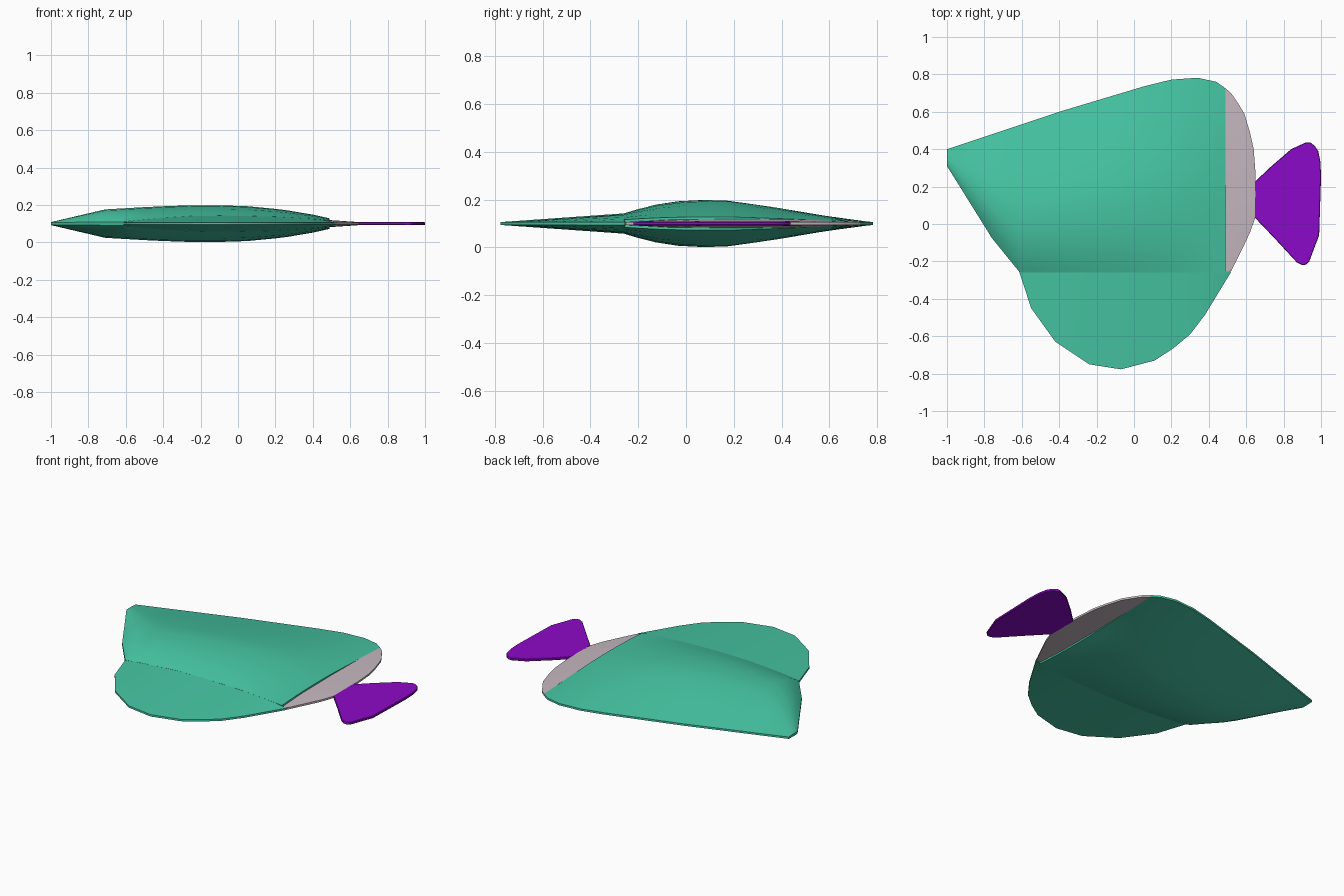
import bpy, bmesh

if "Cube" in bpy.data.objects:
    bpy.data.objects.remove(bpy.data.objects["Cube"])

MID = 0.1      # height of the symmetry plane
RIM = 0.006    # half thickness of the thin outer rim


def material(name, rgb):
    m = bpy.data.materials.new(name)
    m.use_nodes = True
    m.diffuse_color = (*rgb, 1)
    m.node_tree.nodes["Principled BSDF"].inputs["Base Color"].default_value = (*rgb, 1)
    return m


green = material("sea green", (0.061, 0.56, 0.365))
grey = material("pinkish grey", (0.56, 0.48, 0.52))
purple = material("purple", (0.262, 0.003, 0.578))


def interp(points, x):
    """Piecewise linear lookup in a short list of (x, value)."""
    if x <= points[0][0]:
        return points[0][1]
    for (x0, v0), (x1, v1) in zip(points, points[1:]):
        if x <= x1:
            return v0 + (v1 - v0) * (x - x0) / (x1 - x0)
    return points[-1][1]


def finish(bm, name, mat, angle=0.4):
    bmesh.ops.remove_doubles(bm, verts=bm.verts, dist=0.0005)
    bmesh.ops.recalc_face_normals(bm, faces=bm.faces)
    mesh = bpy.data.meshes.new(name)
    bm.to_mesh(mesh)
    bm.free()
    mesh.materials.append(mat)
    ob = bpy.data.objects.new(name, mesh)
    bpy.context.collection.objects.link(ob)
    bpy.ops.object.select_all(action='DESELECT')
    ob.select_set(True)
    bpy.context.view_layer.objects.active = ob
    bpy.ops.object.shade_smooth_by_angle(angle=angle)
    return ob


def pillow(name, mat, xs, rows, low, high, height):
    """Closed shell mirrored about MID, spanning low(x) to high(x) in y."""
    bm = bmesh.new()
    sides = []
    for sign in (1, -1):
        grid = []
        for x in xs:
            y0, y1 = interp(low, x), interp(high, x)
            grid.append([bm.verts.new((x, y0 + (y1 - y0) * t,
                                       MID + sign * height(x, t))) for t in rows])
        sides.append(grid)
        for a, b in zip(grid, grid[1:]):
            for j in range(len(rows) - 1):
                bm.faces.new((a[j], b[j], b[j + 1], a[j + 1]))
    n, m = len(xs), len(rows)
    ring = ([(i, 0) for i in range(n)] + [(n - 1, j) for j in range(1, m)]
            + [(i, m - 1) for i in range(n - 2, -1, -1)]
            + [(0, j) for j in range(m - 2, 0, -1)])
    top, bot = sides
    for (i, j), (k, l) in zip(ring, ring[1:] + ring[:1]):
        bm.faces.new((top[i][j], top[k][l], bot[k][l], bot[i][j]))
    return finish(bm, name, mat)


# Domed body: ridge height, seam height and cross-section
ridge = [(-1, 0.008), (-0.71, 0.076), (-0.45, 0.091), (-0.2, 0.1), (0, 0.096),
         (0.12, 0.089), (0.27, 0.07), (0.4, 0.048), (0.49, 0.028)]
seam = [(-1, RIM), (-0.61, 0.010), (-0.45, 0.027), (-0.25, 0.040), (-0.05, 0.043),
        (0.2, 0.037), (0.4, 0.025), (0.49, 0.016), (0.52, RIM)]
front_rise = [(0, 0), (0.06, 0.31), (0.145, 0.66), (0.25, 0.91), (0.36, 1)]
back_fall = [(0.36, 1), (0.45, 0.98), (0.55, 0.84), (0.65, 0.68), (0.83, 0.33), (1, 0)]


def body_height(x, t):
    h = interp(ridge, x)
    if t <= 0.36:
        s = interp(seam, x)
        return s + (h - s) * interp(front_rise, t)
    return RIM + (h - RIM) * interp(back_fall, t)


pillow("body", green,
       [-1, -0.9, -0.8, -0.76, -0.71, -0.61, -0.5, -0.4, -0.25, -0.1, 0.05, 0.2,
        0.27, 0.34, 0.4, 0.44, 0.49],
       [0, 0.03, 0.06, 0.1, 0.145, 0.2, 0.25, 0.3, 0.36, 0.45, 0.55, 0.65, 0.75, 0.83, 1],
       [(-1, 0.31), (-0.76, -0.075), (-0.61, -0.26), (0.49, -0.26)],
       [(-1, 0.4), (-0.4, 0.6), (0.05, 0.735), (0.2, 0.772), (0.34, 0.782),
        (0.44, 0.76), (0.49, 0.725)],
       body_height)

# Rounded front lobe, thinning evenly from the seam to its rim
lobe_edge = [(-0.612, -0.26), (-0.55, -0.45), (-0.42, -0.63), (-0.24, -0.75),
             (-0.07, -0.777), (0.11, -0.73), (0.21, -0.665), (0.3, -0.59),
             (0.38, -0.485), (0.45, -0.37), (0.52, -0.255)]
pillow("front_lobe", green, [x for x, _ in lobe_edge], [0, 0.5, 1],
       lobe_edge, [(-0.612, -0.255), (0.52, -0.255)],
       lambda x, t: RIM + (interp(seam, x) - RIM) * t)

# Pale band between body and tail
band_ridge = [(0.488, 0.019), (0.65, 0.008)]
band_section = [(0, 0), (0.2, 0.8), (0.5, 1), (0.8, 0.7), (1, 0)]
pillow("end_band", grey, [0.488, 0.52, 0.56, 0.59, 0.62, 0.64, 0.65],
       [0, 0.1, 0.2, 0.35, 0.5, 0.65, 0.8, 1],
       [(0.488, -0.262), (0.52, -0.25), (0.59, -0.11), (0.625, -0.035), (0.65, 0.04)],
       [(0.488, 0.727), (0.53, 0.69), (0.59, 0.59), (0.62, 0.49), (0.64, 0.4), (0.65, 0.27)],
       lambda x, t: RIM + (interp(band_ridge, x) - RIM) * interp(band_section, t))

# Flat flared tail with a small bevel
tail_outline = [(0.645, 0.225), (0.73, 0.305), (0.84, 0.4), (0.92, 0.437), (0.94, 0.437),
                (0.965, 0.42), (0.985, 0.39), (0.997, 0.33), (1, 0.25), (0.99, -0.06),
                (0.937, -0.2), (0.92, -0.217), (0.9, -0.22), (0.87, -0.205),
                (0.75, -0.075), (0.645, 0.035)]
bm = bmesh.new()
base = bm.faces.new([bm.verts.new((x, y, MID - 0.008)) for x, y in tail_outline])
out = bmesh.ops.extrude_face_region(bm, geom=[base])
top_verts = [v for v in out["geom"] if isinstance(v, bmesh.types.BMVert)]
bmesh.ops.translate(bm, vec=(0, 0, 0.016), verts=top_verts)
tail = finish(bm, "tail", purple)
bevel = tail.modifiers.new("edge_bevel", 'BEVEL')
bevel.width = 0.003
bevel.segments = 1
